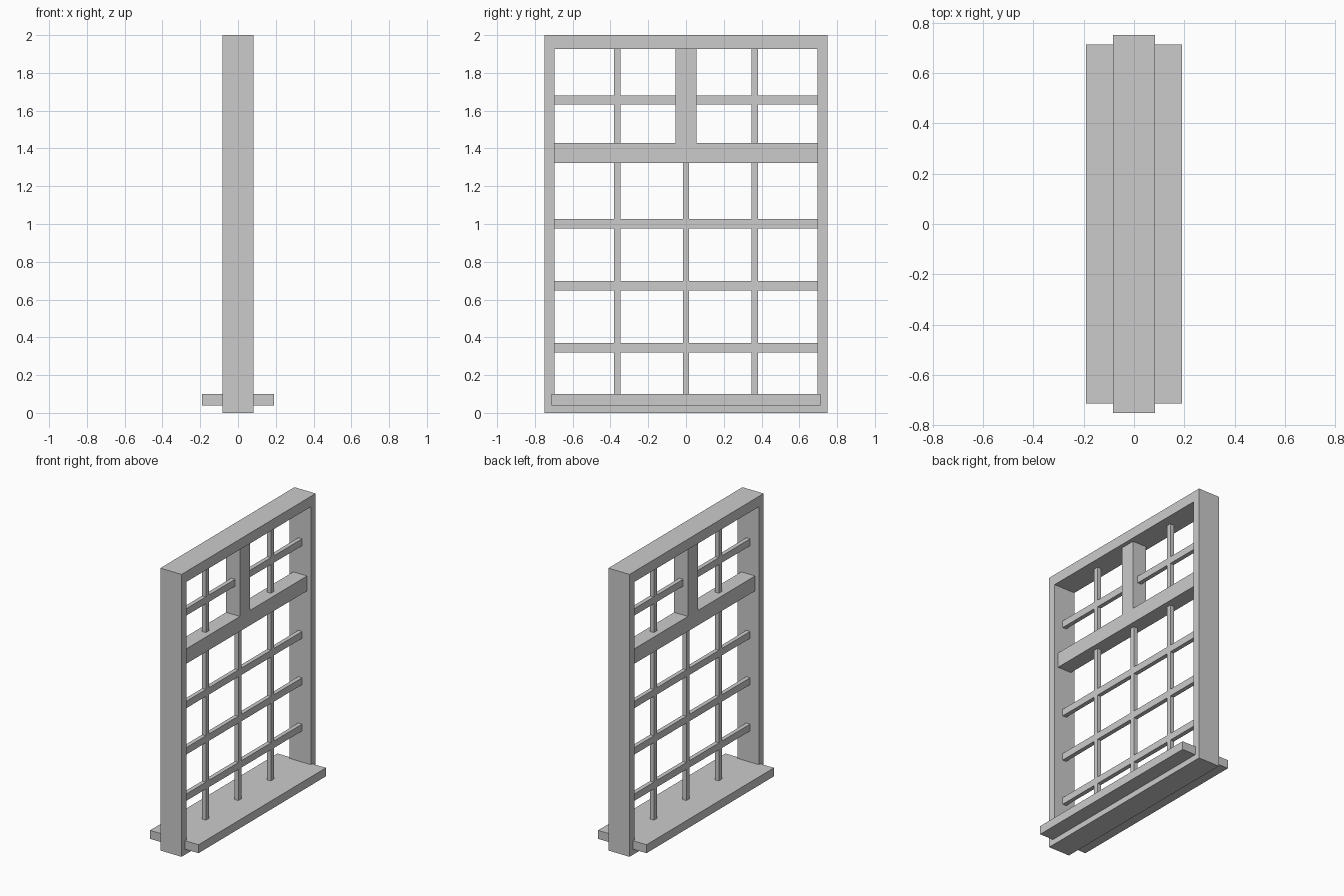
import bpy

if "Cube" in bpy.data.objects:
    bpy.data.objects.remove(bpy.data.objects["Cube"])


def box(name, x, y, z):
    """Box from (min, max) ranges on each axis."""
    bpy.ops.mesh.primitive_cube_add(
        size=1, location=[(a + b) / 2 for a, b in (x, y, z)])
    ob = bpy.context.object
    ob.name = name
    ob.scale = [b - a for a, b in (x, y, z)]
    bpy.ops.object.transform_apply(location=False, rotation=False, scale=True)
    return ob


W, IN, D = 0.75, 0.696, 0.083      # outer / inner half width, half depth
TOP = 1.926                        # underside of the head
T0, T1 = 1.323, 1.429              # transom bottom and top
SILL = 0.10                        # sill top
TD, BD = 0.054, 0.015              # half depths of transom and glazing bars
MW, VW, HW = 0.055, 0.017, 0.0245  # half widths of mullion and bars

# Outer frame: one ring with mitred-free solid corners
ring = [(-W, 0), (W, 0), (W, 2), (-W, 2)]
hole = [(-IN, 0.07), (IN, 0.07), (IN, TOP), (-IN, TOP)]
verts = [(x, y, z) for x in (-D, D) for loop in (ring, hole) for y, z in loop]
faces = []
for i in range(4):
    j = (i + 1) % 4
    faces += [(i, i + 4, j + 4, j), (i + 8, j + 8, j + 12, i + 12),
              (i, j, j + 8, i + 8), (i + 4, i + 12, j + 12, j + 4)]
mesh = bpy.data.meshes.new("outer_frame")
mesh.from_pydata(verts, [], faces)
bpy.context.collection.objects.link(bpy.data.objects.new("outer_frame", mesh))

# Sill, transom and upper mullion
box("sill", (-0.19, 0.19), (-0.713, 0.713), (0.04, SILL))
box("transom", (-TD, TD), (-IN, IN), (T0, T1))
box("mullion", (-TD, TD), (-MW, MW), (T1, TOP))

# Lower glazing bars
for y in (-0.364, 0, 0.364):
    box("lower_upright_bar", (-BD, BD), (y - VW, y + VW), (SILL, T0))
for z in (0.345, 0.673, 1.001):
    box("lower_cross_bar", (-BD, BD), (-IN, IN), (z - HW, z + HW))

# Upper glazing bars, one cross on each side of the mullion
for s in (-1, 1):
    y = 0.364 * s
    box("upper_upright_bar", (-BD, BD), (y - VW, y + VW), (T1, TOP))
    box("upper_cross_bar", (-BD, BD), sorted((MW * s, IN * s)),
        (1.657 - HW, 1.657 + HW))
